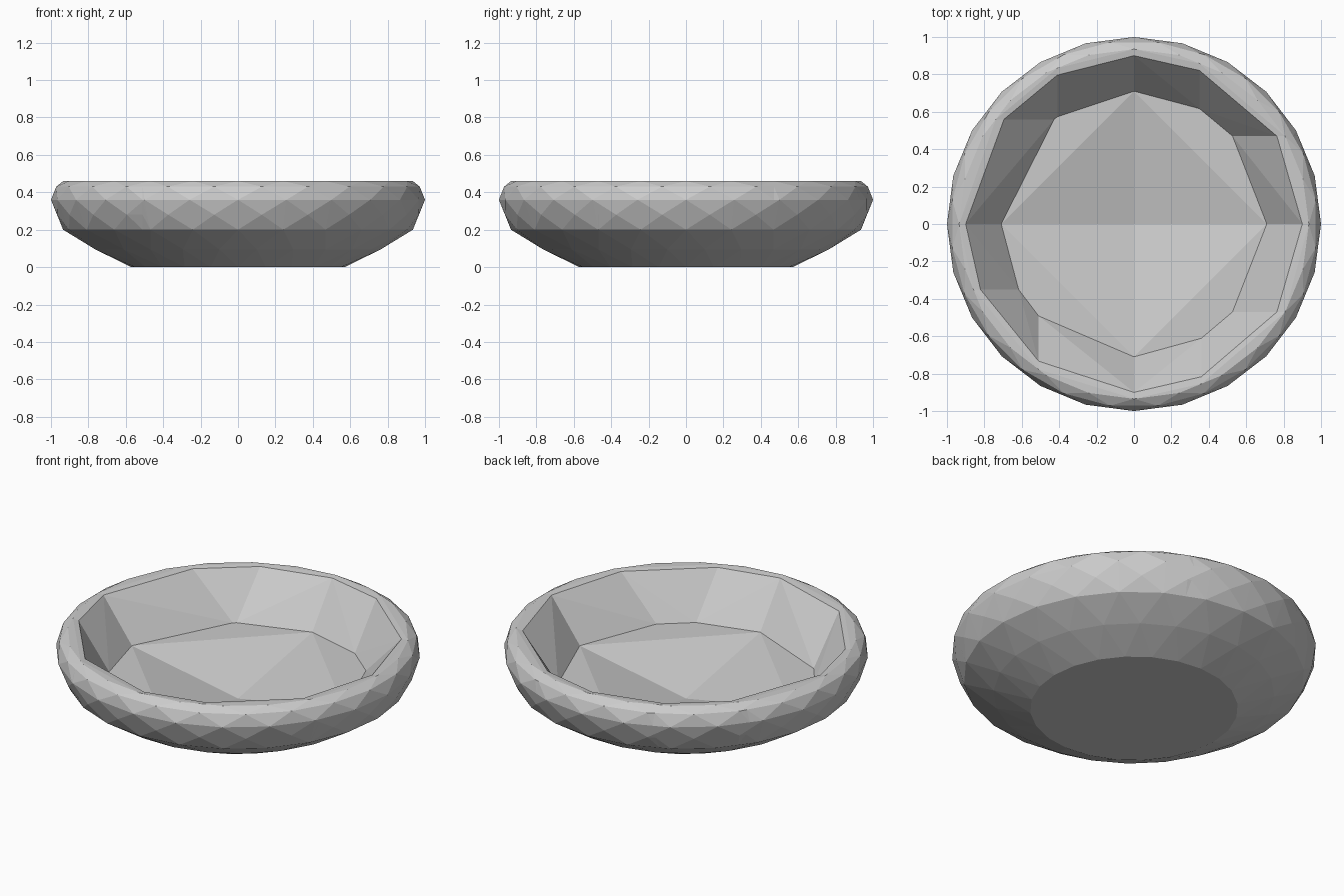
import bpy, bmesh
from math import cos, sin, tau

if "Cube" in bpy.data.objects:
    bpy.data.objects.remove(bpy.data.objects["Cube"])

# Bowl cross-section: radius, height, stagger (fraction of one side)
PROFILE = [(0, 0, 0), (0.57, 0, 0), (0.77, 0.095, .5), (0.935, 0.2, 0),
           (0.975, 0.28, .5), (1.0, 0.36, 0), (0.98, 0.43, .5), (0.935, 0.46, 0),
           (0.90, 0.455, 0), (0.875, 0.42, 0), (0.71, 0.2, 0), (0, 0.07, 0)]
SIDES = 24
SPLIT = 0.2


def full_bowl():
    bm = bmesh.new()
    rings = []
    for r, z, s in PROFILE:
        if r == 0:
            rings.append([bm.verts.new((0, 0, z))] * SIDES)
        else:
            rings.append([bm.verts.new((r * cos(tau * (i + s) / SIDES),
                                        r * sin(tau * (i + s) / SIDES), z))
                          for i in range(SIDES)])
    for a, b in zip(rings, rings[1:]):
        for i in range(SIDES):
            j = (i + 1) % SIDES
            vs = list(dict.fromkeys((a[i], a[j], b[j], b[i])))
            for k in range(1, len(vs) - 1):
                bm.faces.new((vs[0], vs[k], vs[k + 1]))
    return bm


def chunk(name, planes):
    """Cut the bowl by (point, outward normal) planes and wrap the rest in a convex hull."""
    bm = full_bowl()
    for co, no in planes:
        bmesh.ops.bisect_plane(bm, geom=bm.verts[:] + bm.edges[:] + bm.faces[:],
                               dist=1e-5, plane_co=co, plane_no=no, clear_outer=True)
    hull = bmesh.new()
    for v in bm.verts:
        hull.verts.new(v.co)
    bm.free()
    bmesh.ops.remove_doubles(hull, verts=hull.verts[:], dist=1e-4)
    bmesh.ops.convex_hull(hull, input=hull.verts[:])
    loose = [v for v in hull.verts if not v.link_faces]
    bmesh.ops.delete(hull, geom=loose, context='VERTS')
    bmesh.ops.recalc_face_normals(hull, faces=hull.faces[:])
    me = bpy.data.meshes.new(name)
    hull.to_mesh(me)
    hull.free()
    bpy.context.collection.objects.link(bpy.data.objects.new(name, me))


# Each quadrant: x sign, y sign, and where its rim is cut along x and y
for sx, sy, cx, cy in [(1, 1, .35, .47), (-1, 1, .41, .56),
                       (-1, -1, .51, .35), (1, -1, .36, .47)]:
    tag = ("back" if sy > 0 else "front") + ("_right" if sx > 0 else "_left")
    pos_x, pos_y = ((0, 0, 0), (-sx, 0, 0)), ((0, 0, 0), (0, -sy, 0))
    top = ((0, 0, SPLIT), (0, 0, -1))
    in_x, out_x = [((sx * cx, 0, 0), (s * sx, 0, 0)) for s in (1, -1)]
    in_y, out_y = [((0, sy * cy, 0), (0, s * sy, 0)) for s in (1, -1)]
    # Base with sunken floor
    chunk("base_" + tag, [pos_x, pos_y, ((0, 0, SPLIT), (0, 0, 1))])
    # Three rim blocks
    chunk("rim_a_" + tag, [pos_x, pos_y, top, in_x])
    chunk("rim_b_" + tag, [top, out_x, out_y])
    chunk("rim_c_" + tag, [pos_x, pos_y, top, in_y, out_x])
